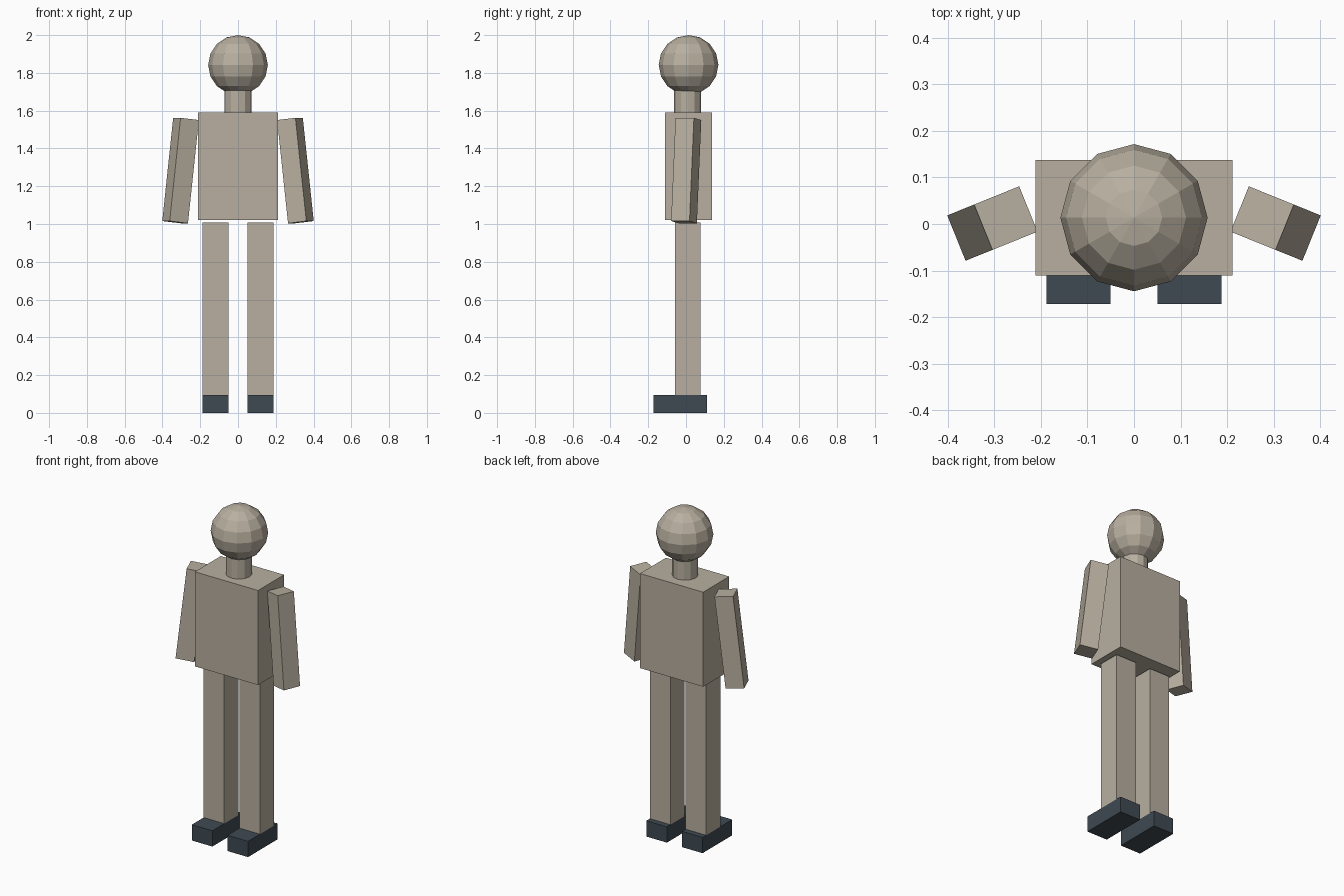
import bpy, math
from mathutils import Matrix, Vector

if "Cube" in bpy.data.objects:
    bpy.data.objects.remove(bpy.data.objects["Cube"])


def material(name, rgb):
    m = bpy.data.materials.new(name)
    m.diffuse_color = (*rgb, 1)
    m.use_nodes = True
    m.node_tree.nodes["Principled BSDF"].inputs["Base Color"].default_value = m.diffuse_color
    return m


BODY = material("warm_grey", (0.48, 0.43, 0.35))
SHOE = material("dark_slate", (0.05, 0.068, 0.085))


def finish(name, mat):
    ob = bpy.context.object
    ob.name = name
    ob.data.materials.append(mat)
    return ob


def box(name, centre, size, mat=BODY, rot=Matrix.Identity(4)):
    bpy.ops.mesh.primitive_cube_add(size=1)
    ob = finish(name, mat)
    ob.data.transform(Matrix.Translation(centre) @ rot @ Matrix.Diagonal((*size, 1)))
    return ob


# head and neck
bpy.ops.mesh.primitive_uv_sphere_add(segments=12, ring_count=8, radius=0.158,
                                     location=(0, 0.0135, 1.842))
finish("head", BODY)
bpy.ops.mesh.primitive_cylinder_add(vertices=12, radius=0.072, depth=0.13,
                                    location=(0, 0.0085, 1.653))
finish("neck", BODY)

# torso
box("torso", (0, 0.0135, 1.305), (0.422, 0.248, 0.57))

for side, s in (("left", -1), ("right", 1)):
    # arm: turned about z and leaning outward
    turn = Matrix.Rotation(math.radians(-22 * s), 4, 'Z') @ \
        Matrix.Rotation(math.radians(-6.5 * s), 4, 'Y')
    box(side + "_arm", (0.304 * s, 0.001, 1.283), (0.105, 0.105, 0.55), rot=turn)
    # leg and foot
    box(side + "_leg", (0.119 * s, 0.0085, 0.551), (0.137, 0.135, 0.912))
    box(side + "_foot", (0.119 * s, -0.031, 0.0475), (0.137, 0.282, 0.095), SHOE)
